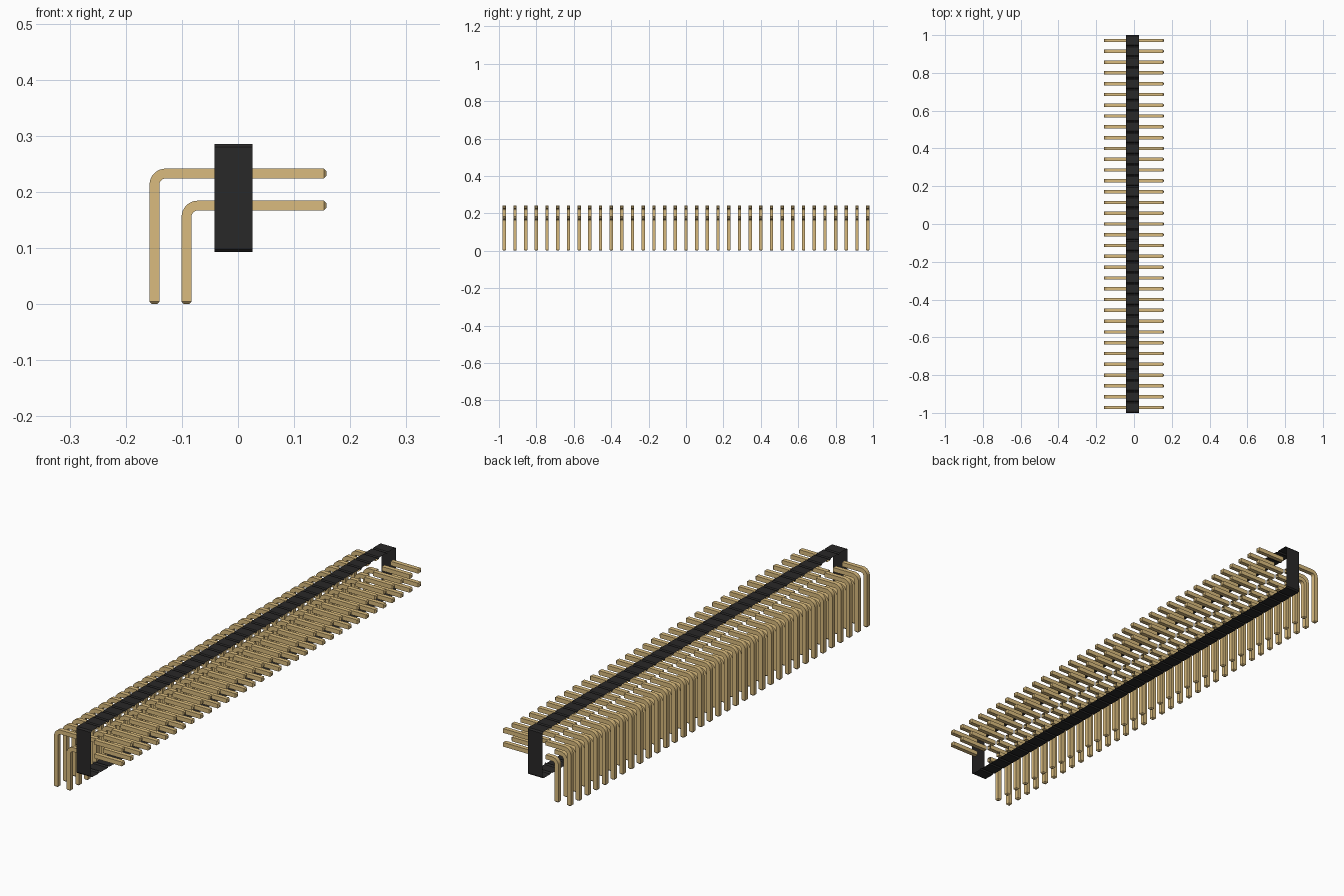
import bpy, bmesh, math

cube = bpy.data.objects.get("Cube")
if cube:
    bpy.data.objects.remove(cube, do_unlink=True)

COUNT = 35
PITCH = 2.0 / COUNT
HALF = 0.0088                 # half of the square pin width
CHAMFER = 0.0045              # pin tip chamfer
BODY_X = (-0.042, 0.026)
BODY_Z = (0.093, 0.286)
NOTCH = PITCH / 10            # bevel between the cells of the strip
TIP_X = 0.1577


def material(name, rgb, rough, metal=0.0):
    m = bpy.data.materials.new(name)
    m.use_nodes = True
    m.diffuse_color = (*rgb, 1)
    b = m.node_tree.nodes["Principled BSDF"]
    b.inputs["Base Color"].default_value = (*rgb, 1)
    b.inputs["Roughness"].default_value = rough
    b.inputs["Metallic"].default_value = metal
    return m


black = material("black plastic", (0.022, 0.021, 0.021), 0.6)
gold = material("gold metal", (0.70, 0.50, 0.21), 0.5)


def finish(name, bm, mat):
    bmesh.ops.recalc_face_normals(bm, faces=bm.faces)
    mesh = bpy.data.meshes.new(name)
    bm.to_mesh(mesh)
    bm.free()
    mesh.materials.append(mat)
    obj = bpy.data.objects.new(name, mesh)
    bpy.context.scene.collection.objects.link(obj)
    return obj


def sweep(bm, path):
    """Square tube along (x, z, angle, half size) stations; the last one is capped."""
    rings = []
    for x, z, a, h in path:
        nx, nz = -math.sin(a), math.cos(a)
        rings.append([bm.verts.new((x + nx * h * s, h * t, z + nz * h * s))
                      for s, t in ((1, 1), (1, -1), (-1, -1), (-1, 1))])
    for r0, r1 in zip(rings, rings[1:]):
        for i in range(4):
            j = (i + 1) % 4
            bm.faces.new((r0[i], r0[j], r1[j], r1[i]))
    bm.faces.new(rings[-1])


def pin_row(name, z, leg_x, radius=0.02, steps=8):
    bm = bmesh.new()
    # Straight contact in front of the strip
    sweep(bm, [(BODY_X[1], z, 0, HALF),
               (TIP_X - CHAMFER, z, 0, HALF),
               (TIP_X, z, 0, HALF - CHAMFER)])
    # Bent solder leg behind the strip
    path = [(BODY_X[0], z, math.pi, HALF)]
    for i in range(steps + 1):
        a = math.pi / 2 * i / steps
        path.append((leg_x + radius - radius * math.sin(a),
                     z - radius + radius * math.cos(a), math.pi + a, HALF))
    down = 1.5 * math.pi
    path += [(leg_x, CHAMFER, down, HALF), (leg_x, 0, down, HALF - CHAMFER)]
    sweep(bm, path)
    obj = finish(name, bm, gold)
    obj.location.y = -1 + PITCH / 2
    # Repeat along the strip
    arr = obj.modifiers.new("repeat", "ARRAY")
    arr.count = COUNT
    arr.use_relative_offset = False
    arr.use_constant_offset = True
    arr.constant_offset_displace = (0, PITCH, 0)
    bpy.ops.object.select_all(action="DESELECT")
    obj.select_set(True)
    bpy.context.view_layer.objects.active = obj
    bpy.ops.object.shade_smooth_by_angle(angle=math.radians(30))


# Housing: a thin open sleeve whose top and bottom are notched between cells
top, bottom = [], []
for i in range(COUNT):
    y0 = -1 + i * PITCH
    for y, d in ((y0, NOTCH), (y0 + NOTCH, 0), (y0 + PITCH - NOTCH, 0)):
        top.append((y, BODY_Z[1] - d))
        bottom.append((y, BODY_Z[0] + d))
top.append((1, BODY_Z[1] - NOTCH))
bottom.append((1, BODY_Z[0] + NOTCH))
outline = top + bottom[::-1]

bm = bmesh.new()
back, front = [[bm.verts.new((x, y, z)) for y, z in outline] for x in BODY_X]
for i in range(len(outline)):
    j = (i + 1) % len(outline)
    bm.faces.new((back[i], back[j], front[j], front[i]))
finish("housing_strip", bm, black)

# Two rows of right-angle pins
pin_row("upper_pins", 0.2330, -0.1489)
pin_row("lower_pins", 0.1758, -0.0918)
